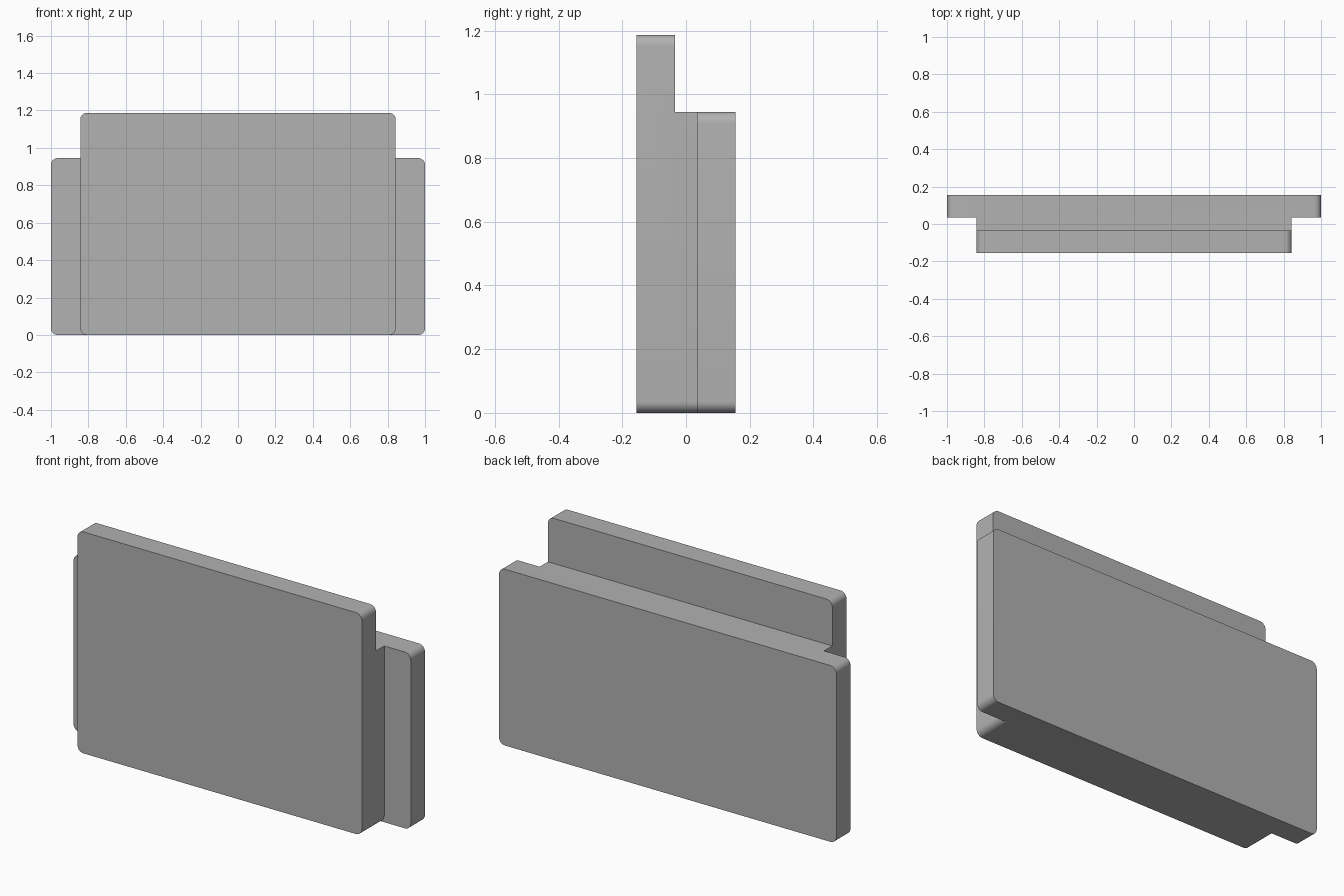
import bpy, bmesh, math

cube = bpy.data.objects.get("Cube")
if cube:
    bpy.data.objects.remove(cube, do_unlink=True)

grey = bpy.data.materials.new("plain grey")
grey.use_nodes = True
COLOUR = (0.445, 0.445, 0.445, 1)
grey.diffuse_color = COLOUR
grey.node_tree.nodes["Principled BSDF"].inputs["Base Color"].default_value = COLOUR


def slab(name, half_width, y0, y1, z0, z1, radius=0.0, steps=8):
    """Upright slab whose outline, seen from the front, has rounded corners."""
    bm = bmesh.new()
    outline = []
    corners = [(1, z1 - radius), (-1, z1 - radius), (-1, z0 + radius), (1, z0 + radius)]
    for i, (side, cz) in enumerate(corners):
        cx = side * (half_width - radius)
        for k in range(steps + 1 if radius else 1):
            a = math.pi / 2 * (i + k / steps)
            outline.append(bm.verts.new((cx + radius * math.cos(a), y0, cz + radius * math.sin(a))))
    face = bm.faces.new(outline)
    ext = bmesh.ops.extrude_face_region(bm, geom=[face])
    moved = [v for v in ext["geom"] if isinstance(v, bmesh.types.BMVert)]
    bmesh.ops.translate(bm, verts=moved, vec=(0, y1 - y0, 0))
    bmesh.ops.recalc_face_normals(bm, faces=bm.faces)
    mesh = bpy.data.meshes.new(name)
    bm.to_mesh(mesh)
    bm.free()
    mesh.materials.append(grey)
    obj = bpy.data.objects.new(name, mesh)
    bpy.context.collection.objects.link(obj)
    return obj


def combine(target, tool, operation):
    """Apply a boolean and discard the tool."""
    mod = target.modifiers.new(operation.lower(), "BOOLEAN")
    mod.operation = operation
    mod.solver = "EXACT"
    mod.object = tool
    bpy.context.view_layer.objects.active = target
    bpy.ops.object.modifier_apply(modifier=mod.name)
    bpy.data.objects.remove(tool, do_unlink=True)


# Tall front panel with its spacer, stepped down behind the upper edge
block = slab("panel_block", 0.843, -0.155, 0.1, 0, 1.187, 0.035)
step = slab("step_cutter", 1.2, -0.035, 0.3, 0.945, 1.4)
step.hide_render = True
combine(block, step, "DIFFERENCE")

# Wider, lower back panel
back = slab("back_panel", 1.0, 0.035, 0.155, 0, 0.945, 0.035)
combine(block, back, "UNION")

# Merge flat regions and smooth the rounded corners
bm = bmesh.new()
bm.from_mesh(block.data)
bmesh.ops.remove_doubles(bm, verts=bm.verts, dist=0.0001)
bmesh.ops.dissolve_limit(bm, angle_limit=math.radians(1), verts=bm.verts, edges=bm.edges)
bm.to_mesh(block.data)
bm.free()
bpy.ops.object.select_all(action="DESELECT")
block.select_set(True)
bpy.context.view_layer.objects.active = block
bpy.ops.object.shade_smooth_by_angle(angle=math.radians(30))
